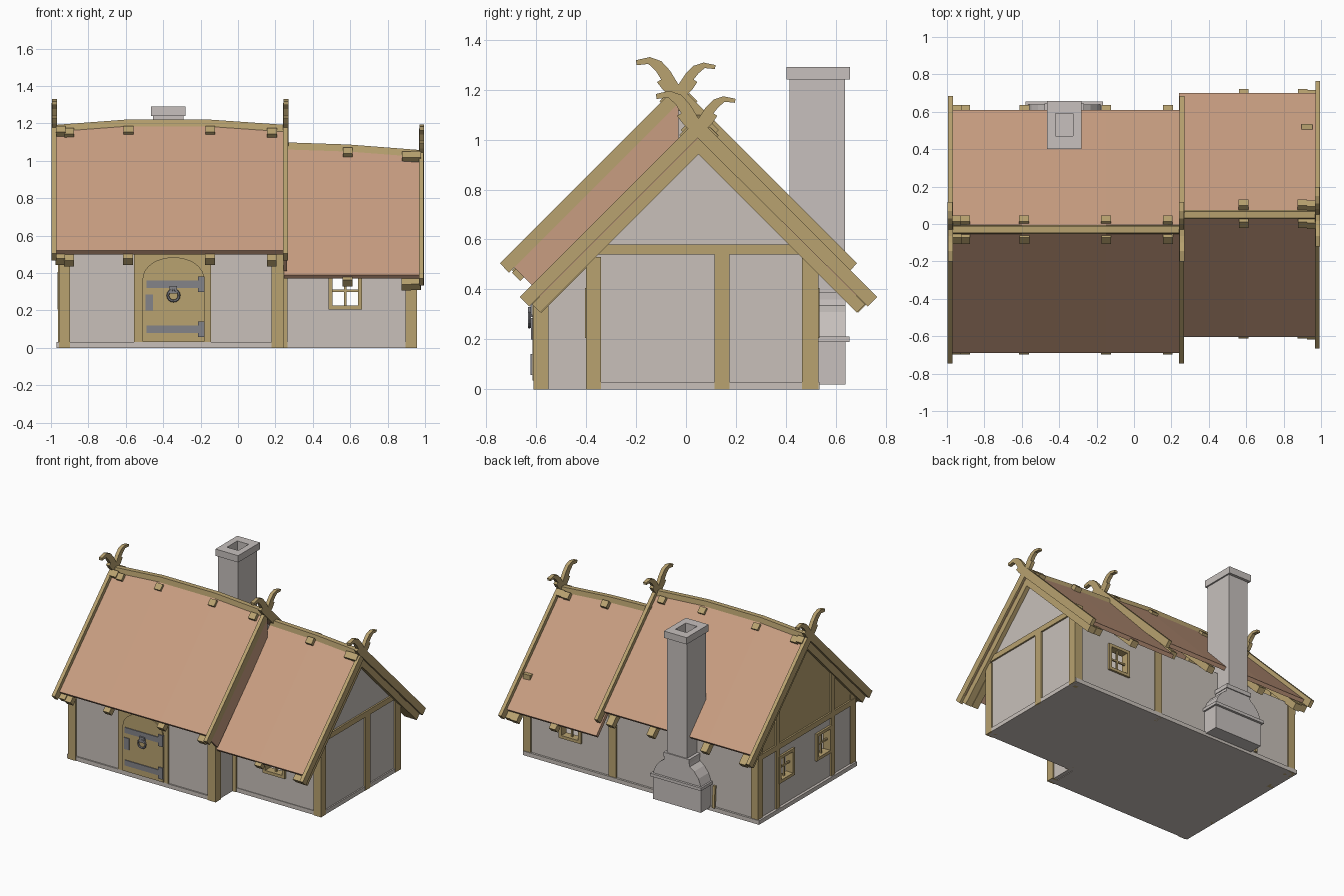
import bpy, bmesh, math
from mathutils import Vector

if "Cube" in bpy.data.objects:
    bpy.data.objects.remove(bpy.data.objects["Cube"])

def material(name, col):
    m = bpy.data.materials.new(name)
    m.diffuse_color = (*col, 1)
    m.use_nodes = True
    m.node_tree.nodes["Principled BSDF"].inputs["Base Color"].default_value = m.diffuse_color
    return m

WOOD = material("timber", (0.48, 0.36, 0.16))
PLASTER = material("plaster", (0.58, 0.53, 0.49))
ROOF = material("roof_tile", (0.58, 0.34, 0.22))
METAL = material("iron", (0.23, 0.23, 0.25))
STONE = material("chimney_stone", (0.57, 0.53, 0.51))

def finish(name, bm, mat):
    bmesh.ops.recalc_face_normals(bm, faces=bm.faces)
    me = bpy.data.meshes.new(name)
    bm.to_mesh(me)
    bm.free()
    me.materials.append(mat)
    ob = bpy.data.objects.new(name, me)
    bpy.context.collection.objects.link(ob)
    return ob

def loft(name, rings, mat):
    """Skin equal-length closed rings and cap both ends."""
    bm = bmesh.new()
    vs = [[bm.verts.new(p) for p in r] for r in rings]
    n = len(rings[0])
    for a, b in zip(vs, vs[1:]):
        for i in range(n):
            bm.faces.new((a[i], a[(i + 1) % n], b[(i + 1) % n], b[i]))
    bm.faces.new(vs[0])
    bm.faces.new(vs[-1])
    return finish(name, bm, mat)

def prism(name, pts, axis, a, b, mat):
    """Extrude a profile: (y,z) along x, or (x,z) along y."""
    f = (lambda p, t: (t, p[0], p[1])) if axis == 'x' else (lambda p, t: (p[0], t, p[1]))
    return loft(name, [[f(p, t) for p in pts] for t in (a, b)], mat)

def box(name, x0, x1, y0, y1, z0, z1, mat):
    return prism(name, [(y0, z0), (y1, z0), (y1, z1), (y0, z1)], 'x', x0, x1, mat)

def slab(name, axis, a, b, u0, u1, z0, z1, mat):
    """Box given by thickness a..b across the wall and u0..u1 along it."""
    if axis == 'x':
        return box(name, a, b, u0, u1, z0, z1, mat)
    return box(name, u0, u1, a, b, z0, z1, mat)

WW, WZ0, WZ1 = 0.09, 0.205, 0.405   # window half width and heights

def wall(name, axis, a, b, u0, u1, top, windows):
    """Plaster wall with open windows, frames and glazing bars."""
    u = u0
    for c in sorted(windows):
        slab(name, axis, a, b, u, c - WW, 0, top, PLASTER)
        slab(name, axis, a, b, c - WW, c + WW, 0, WZ0, PLASTER)
        slab(name, axis, a, b, c - WW, c + WW, WZ1, top, PLASTER)
        u = c + WW
        p, q, t = a - 0.015, b + 0.015, 0.022
        for s0, s1 in ((c - WW, c - WW + t), (c + WW - t, c + WW)):
            slab("window_jamb", axis, p, q, s0, s1, WZ0, WZ1, WOOD)
        for h0, h1 in ((WZ0, WZ0 + t), (WZ1 - t, WZ1)):
            slab("window_rail", axis, p, q, c - WW, c + WW, h0, h1, WOOD)
        m, zm = (a + b) / 2, (WZ0 + WZ1) / 2
        slab("window_bar", axis, m - .006, m + .006, c - .006, c + .006, WZ0, WZ1, WOOD)
        slab("window_bar", axis, m - .006, m + .006, c - WW, c + WW, zm - .006, zm + .006, WOOD)
    slab(name, axis, a, b, u, u1, 0, top, PLASTER)

# Floor and plinth
box("main_plinth", -0.97, 0.20, -0.605, 0.535, 0, 0.03, PLASTER)
box("wing_floor", 0.20, 0.955, -0.395, 0.535, 0, 0.03, PLASTER)

# Walls
wall("main_front_wall", 'y', -0.595, -0.565, -0.95, 0.24, 0.55, [])
wall("wing_front_wall", 'y', -0.39, -0.36, 0.23, 0.945, 0.53, [0.573])
wall("back_wall", 'y', 0.49, 0.52, -0.95, 0.945, 0.53, [0.573])
wall("left_wall", 'x', -0.95, -0.92, -0.59, 0.52, 0.48, [-0.235, 0.20])
prism("left_gable", [(-0.6, 0.48), (0.53, 0.48), (0.53, 0.56), (-0.03, 1.12), (-0.6, 0.55)],
      'x', -0.95, -0.925, WOOD)
prism("inner_gable", [(-0.59, 0), (0.52, 0), (0.52, 0.56), (-0.03, 1.12), (-0.59, 0.55)],
      'x', 0.205, 0.235, PLASTER)
prism("right_gable", [(-0.39, 0), (0.51, 0), (0.51, 0.53), (0.05, 0.99), (-0.39, 0.55)],
      'x', 0.92, 0.945, PLASTER)

# Timber posts
for x0, x1, y0, y1, h in (
        (-0.957, -0.898, -0.61, -0.55, 0.54), (0.18, 0.245, -0.61, -0.55, 0.54),
        (0.895, 0.957, -0.40, -0.34, 0.53), (0.895, 0.957, 0.465, 0.53, 0.53),
        (0.905, 0.957, 0.115, 0.175, 0.55), (0.225, 0.265, -0.40, -0.36, 0.53),
        (0.20, 0.26, 0.47, 0.53, 0.55), (-0.957, -0.90, 0.47, 0.53, 0.55),
        (-0.962, -0.92, 0.28, 0.32, 0.80), (-0.962, -0.92, -0.36, -0.32, 0.80)):
    box("timber_post", x0, x1, y0, y1, 0, h, WOOD)
box("right_tie_beam", 0.905, 0.957, -0.40, 0.51, 0.54, 0.58, WOOD)
box("left_tie_beam", -0.962, -0.92, -0.60, 0.53, 0.46, 0.50, WOOD)

# Roofs: bent ridge, straight eaves
def roof(name, c, k, stations, df, db):
    t = 0.02
    rings, cap = [], []
    for x, dz in stations:
        z = k + dz
        rings.append([(x, c - df, k - df), (x, c, z), (x, c + db, k - db),
                      (x, c + db - t, k - db - t), (x, c, z - 2 * t), (x, c - df + t, k - df - t)])
        cap.append([(x, c - 0.025, z - 0.03), (x, c - 0.018, z + 0.012),
                    (x, c + 0.018, z + 0.012), (x, c + 0.025, z - 0.03)])
    loft(name, rings, ROOF)
    loft(name + "_ridge_cap", cap, WOOD)

roof("main_roof", -0.03, 1.18, [(-0.975, 0), (-0.6, .028), (-0.15, .028), (0.255, 0)], 0.66, 0.64)
roof("wing_roof", 0.05, 1.045, [(0.24, .042), (0.59, .03), (0.98, 0)], 0.655, 0.65)
# Roof-coloured trim where the main roof steps down to the wing
prism("roof_step_panel", [(-0.69, 0.49), (-0.03, 1.15), (-0.03, 0.99), (-0.61, 0.41)],
      'x', 0.243, 0.262, ROOF)

# Crossing rafters poking out at ridge and eaves
def rafters(c, k, xs):
    h = 0.025
    for x, dz in xs:
        for s, e in ((-1, 0), (1, 0.002)):
            pts = [(c + s * (u + o), k + dz - u + o)
                   for u, o in ((0.65, h / 2 + .004), (-0.06, h / 2 + .004),
                                (-0.06, -h / 2 - .004), (0.65, -h / 2 - .004))]
            prism("rafter", pts, 'x', x - 0.026 + e, x + 0.026 + e, WOOD)

rafters(-0.03, 1.10, [(-0.904, 0), (-0.588, 0.01), (-0.15, 0.01), (0.18, 0)])
rafters(0.055, 0.985, [(0.585, 0.01), (0.90, -0.012)])
rafters(0.05, 0.975, [(0.95, 0)])
rafters(-0.03, 1.11, [(-0.95, 0)])
box("roof_peg", 0.895, 0.955, 0.505, 0.535, 0.54, 0.60, WOOD)

# Bargeboards with curled horn finials
HORN = [(0.715, -0.715), (0.0, 0.0), (-0.03, 0.045), (-0.06, 0.075), (-0.10, 0.088),
        (-0.148, 0.078), (-0.146, 0.062), (-0.105, 0.066), (-0.08, 0.045), (-0.06, 0.02),
        (-0.075, 0.01), (-0.055, -0.02), (0.678, -0.753)]
for x, c, k in ((-0.983, -0.03, 1.22), (0.255, -0.03, 1.22), (0.981, 0.05, 1.085)):
    for s, e in ((-1, 0), (1, 0.003)):
        g = 1.0 if s < 0 else 1.15
        pts = [(c + s * u * (g if u < -.02 else 1), k + z * (g + .1 * (s > 0) if z > .03 else 1))
               for u, z in HORN]
        prism("bargeboard", pts, 'x', x - 0.0145 + e, x + 0.0115 + e, WOOD)

# Door with frame, planks and ironwork
box("door_frame", -0.555, -0.145, -0.605, -0.57, 0.03, 0.50, WOOD)
arch = [(-0.345 + 0.165 * math.cos(a), 0.37 + 0.115 * math.sin(a))
        for a in [math.pi * i / 10 for i in range(11)]]
prism("door_leaf", [(-0.18, 0.035)] + arch + [(-0.51, 0.035)], 'y', -0.614, -0.59, WOOD)
for z in (0.10, 0.34):
    box("hinge_strap", -0.49, -0.18, -0.62, -0.60, z - 0.02, z + 0.02, METAL)
    box("hinge_plate", -0.215, -0.18, -0.623, -0.60, z - 0.042, z + 0.042, METAL)
box("lock_plate", -0.495, -0.455, -0.62, -0.60, 0.20, 0.285, METAL)
box("knocker_mount", -0.365, -0.325, -0.632, -0.60, 0.29, 0.33, METAL)
bpy.ops.mesh.primitive_torus_add(major_segments=16, minor_segments=6, major_radius=0.03,
                                 minor_radius=0.007, location=(-0.345, -0.627, 0.28),
                                 rotation=(math.pi / 2, 0, 0))
ring = bpy.context.object
ring.name = "knocker_ring"
ring.data.materials.append(METAL)

# Chimney: hearth box, curved shoulders, shaft and hollow cap
CX = -0.373
box("chimney_base", CX - 0.195, CX + 0.195, 0.50, 0.638, 0.02, 0.19, STONE)
box("chimney_ledge", CX - 0.208, CX + 0.208, 0.50, 0.655, 0.19, 0.212, STONE)
half = [(0.195, 0.212), (0.175, 0.265), (0.14, 0.31), (0.105, 0.335), (0.10, 0.36)]
prism("chimney_shoulder", [(CX + w, z) for w, z in half] + [(CX - w, z) for w, z in half[::-1]],
      'y', 0.50, 0.638, STONE)
box("chimney_collar", CX - 0.105, CX + 0.105, 0.50, 0.645, 0.36, 0.39, STONE)

def rect(w, y0, y1, z):
    return [(CX - w, y0, z), (CX + w, y0, z), (CX + w, y1, z), (CX - w, y1, z)]

loft("chimney_shaft", [rect(.082, .415, .637, .39), rect(.082, .415, .637, 1.24),
                       rect(.0925, .402, .657, 1.24), rect(.0925, .402, .657, 1.29),
                       rect(.046, .47, .59, 1.29), rect(.046, .47, .59, 1.10)], STONE)

# Stick leaning beside the hearth
prism("leaning_stick", [(0.535, 0.03), (0.55, 0.03), (0.54, 0.19), (0.525, 0.19)],
      'x', -0.615, -0.595, WOOD)
